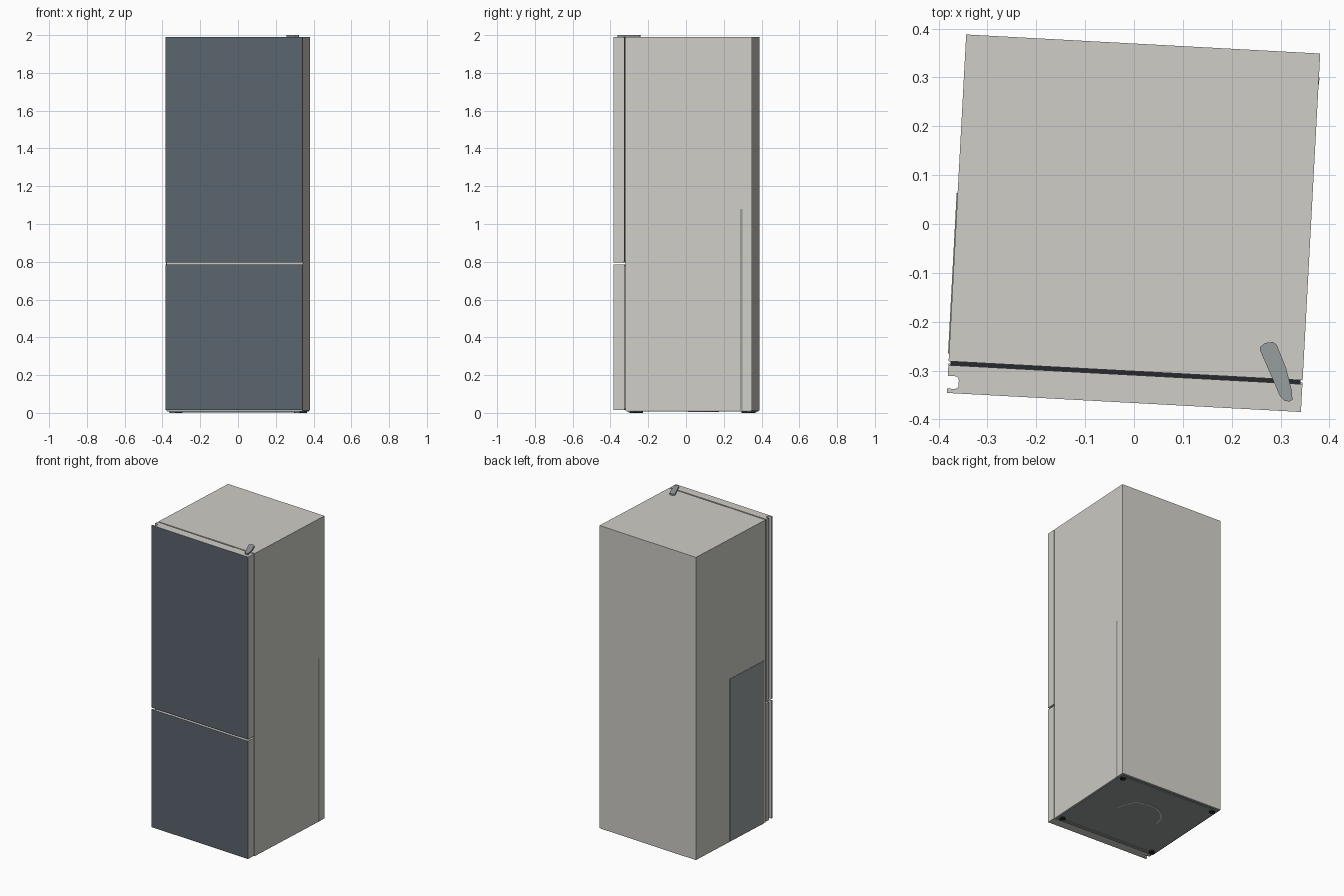
import bpy, bmesh, math

cube = bpy.data.objects.get("Cube")
if cube:
    bpy.data.objects.remove(cube, do_unlink=True)

TURN = math.radians(-3.08)   # the whole cabinet stands slightly turned
LEFT, RIGHT = -0.364, 0.362
FRONT, BACK = -0.301, 0.369
TOP = 1.99


def material(name, rgb):
    m = bpy.data.materials.new(name)
    m.use_nodes = True
    colour = (*rgb, 1.0)
    m.diffuse_color = colour
    m.node_tree.nodes["Principled BSDF"].inputs["Base Color"].default_value = colour
    return m


SHELL = material("warm light grey", (0.62, 0.61, 0.57))
SLATE = material("slate blue", (0.105, 0.13, 0.155))
GREY = material("mid grey", (0.31, 0.34, 0.34))
DARK = material("dark rubber", (0.02, 0.021, 0.025))


def prism(name, outline, z0, z1, *mats):
    """Extrude a plan outline between two heights."""
    bm = bmesh.new()
    face = bm.faces.new([bm.verts.new((x, y, z0)) for x, y in outline])
    out = bmesh.ops.extrude_face_region(bm, geom=[face])
    verts = [v for v in out["geom"] if isinstance(v, bmesh.types.BMVert)]
    bmesh.ops.translate(bm, verts=verts, vec=(0, 0, z1 - z0))
    bmesh.ops.recalc_face_normals(bm, faces=bm.faces)
    mesh = bpy.data.meshes.new(name)
    bm.to_mesh(mesh)
    bm.free()
    for m in mats:
        mesh.materials.append(m)
    obj = bpy.data.objects.new(name, mesh)
    obj.rotation_euler.z = TURN
    bpy.context.collection.objects.link(obj)
    return obj


def box(name, x0, x1, y0, y1, z0, z1, mat):
    return prism(name, [(x0, y0), (x1, y0), (x1, y1), (x0, y1)], z0, z1, mat)


def arc(cx, cy, r, a0, a1, n):
    angles = [math.radians(a0 + (a1 - a0) * i / n) for i in range(n + 1)]
    return [(cx + r * math.cos(a), cy + r * math.sin(a)) for a in angles]


# Cabinet shell
box("cabinet", LEFT, RIGHT, FRONT, BACK, 0.012, TOP, SHELL)

# Doors with a rounded grip channel down the left edge
DOOR_FRONT = -0.366


def door(name, back, z0, z1):
    lip, inner, r = -0.357, -0.331, 0.008
    grip = arc(-0.349, lip + r, r, -90, 0, 4) + arc(-0.349, inner - r, r, 0, 90, 4)
    outline = [(LEFT, DOOR_FRONT), (LEFT, lip)] + grip
    outline += [(LEFT, inner), (LEFT, back), (RIGHT, back), (RIGHT, DOOR_FRONT)]
    obj = prism(name, outline, z0, z1, SHELL, SLATE)
    for p in obj.data.polygons:
        if p.normal.y < -0.9 and p.center.y < DOOR_FRONT + 0.001:
            p.material_index = 1


door("upper_door", -0.309, 0.797, TOP)
door("lower_door", -0.306, 0.015, 0.786)

# Rubber seals between doors and cabinet
for name, back, z0, z1 in (("upper_seal", -0.309, 0.803, 1.984),
                           ("lower_seal", -0.306, 0.022, 0.78)):
    box(name, LEFT + 0.004, RIGHT - 0.004, back, FRONT, z0, z1, DARK)

# Top hinge cover
hinge = [(0.271, -0.243), (0.271, -0.238), (0.281, -0.229), (0.297, -0.226),
         (0.305, -0.231), (0.327, -0.278), (0.342, -0.327), (0.343, -0.342),
         (0.338, -0.346), (0.327, -0.345), (0.318, -0.337)]
prism("hinge_cover", hinge, TOP, 2.0, GREY)

# Side plates
box("side_panel", LEFT - 0.002, LEFT, -0.285, 0.044, 0.012, 1.075, GREY)
box("side_strip", RIGHT, RIGHT + 0.001, 0.306, 0.32, 0.012, 1.08, GREY)

# Underside: base plate, rails, curved rib and feet
box("base_plate", LEFT + 0.004, RIGHT - 0.004, FRONT + 0.004, BACK - 0.004,
    0.007, 0.012, GREY)
for name, y in (("front_rail", FRONT + 0.015), ("back_rail", BACK - 0.03)):
    box(name, LEFT + 0.02, RIGHT - 0.02, y, y + 0.015, 0.003, 0.007, GREY)
rib = arc(0, 0.02, 0.155, 0, 180, 24) + arc(0, 0.02, 0.143, 180, 0, 24)
prism("base_rib", rib, 0.005, 0.007, SHELL)
for side, x in (("left", 0.33), ("right", -0.33)):
    for end, y in (("front", -0.265), ("back", 0.33)):
        foot = arc(x, y, 0.018, 0, 337.5, 15)
        prism(f"{end}_{side}_foot", foot, 0.0, 0.012, DARK)
